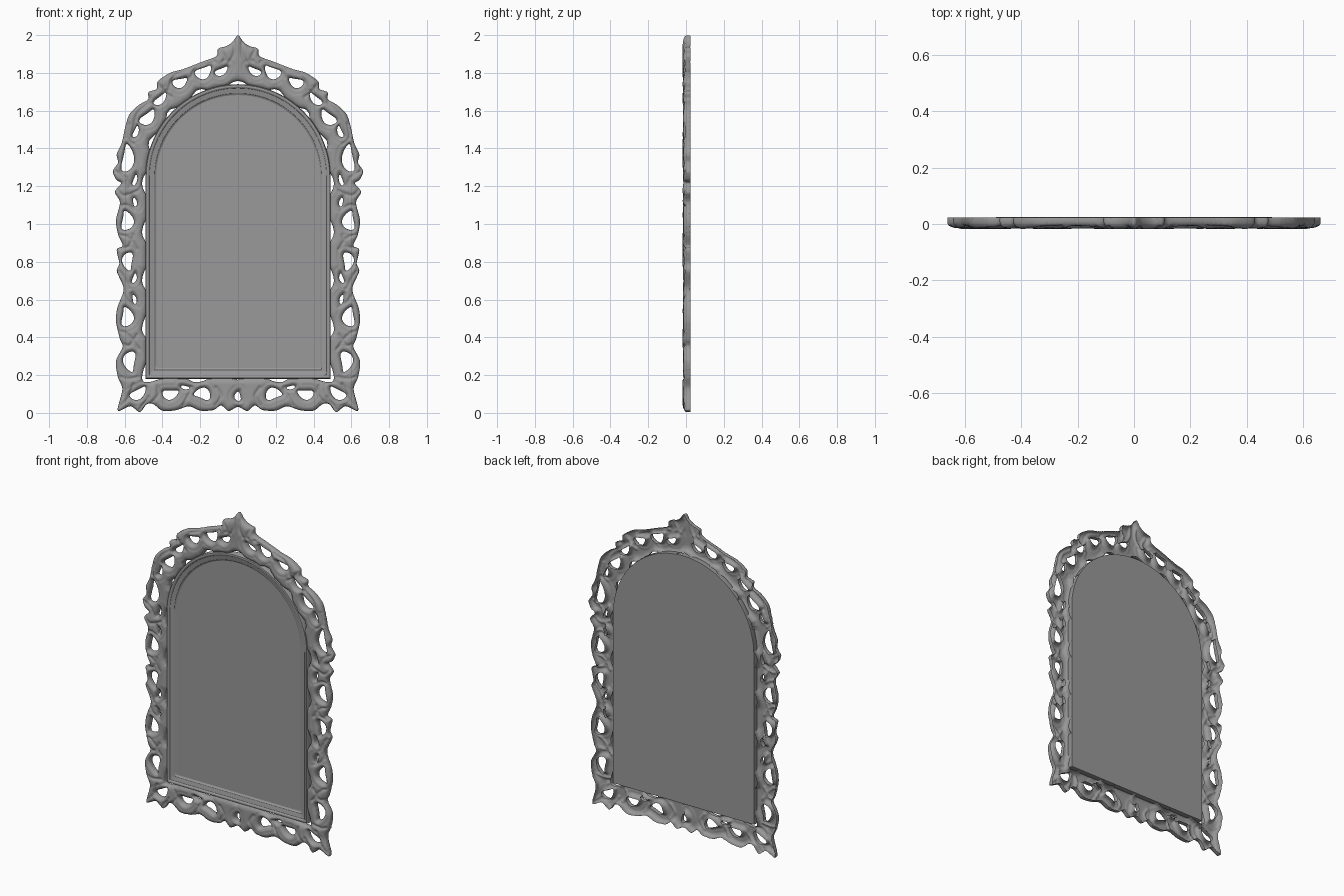
import bpy, bmesh
from math import sin, cos, pi, radians, sqrt, exp
from mathutils import Vector, Matrix
from mathutils.kdtree import KDTree

if "Cube" in bpy.data.objects:
    bpy.data.objects.remove(bpy.data.objects["Cube"])

ARCH_Z = 1.25
GREY = bpy.data.materials.new("dark_grey")
GREY.diffuse_color = (.32, .32, .32, 1)
GREY.use_nodes = True
GREY.node_tree.nodes["Principled BSDF"].inputs["Base Color"].default_value = GREY.diffuse_color


def spline_points(pts, closed, step=8):
    """Smooth path through the given 2D points."""
    p = [Vector(q) for q in pts]
    n, out = len(p), []
    for i in range(n if closed else n - 1):
        if closed:
            a, b, c, d = (p[(i + k) % n] for k in (-1, 0, 1, 2))
        else:
            a, b, c, d = (p[min(max(i + k, 0), n - 1)] for k in (-1, 0, 1, 2))
        for s in range(step):
            t = s / step
            out.append(b + (c - a) * t * .42 + (3 * (c - b) - .84 * (c - a) - .42 * (d - b)) * t * t
                       + (2 * (b - c) + .42 * (c - a) + .42 * (d - b)) * t ** 3)
    return out


def arch(r, n=56):
    """Arched doorway outline whose half width is r."""
    low = .67 - r
    pts = [Vector((-r + 2 * r * i / n, low)) for i in range(n)]
    pts += [Vector((r, low + (ARCH_Z - low) * i / n)) for i in range(n)]
    pts += [Vector((r * cos(pi * i / n), ARCH_Z + r * sin(pi * i / n))) for i in range(n)]
    pts += [Vector((-r, ARCH_Z - (ARCH_Z - low) * i / n)) for i in range(n)]
    return pts


def hole(x, z, w, h, deg):
    """Bean-shaped piercing between the scrolls."""
    m = Matrix.Rotation(radians(deg), 2)
    pts = []
    for i in range(28):
        t = 2 * pi * i / 28
        u = w * .86 * (cos(t) * (1 - .4 * sin(t)) + .6 * sin(t) ** 2 - .22)
        pts.append(Vector((x, z)) + m @ Vector((u, h * sin(t))))
    return pts


def mirrored(paths):
    return paths + [[Vector((-p.x, p.y)) for p in path] for path in paths]


def kd_of(paths, closed):
    """Search tree of closely spaced points along the paths."""
    pts = []
    for path in paths:
        for a, b in zip(path, path[1:] + ([path[0]] if closed else [])):
            k = int((b - a).length / .003) + 1
            pts += [a.lerp(b, i / k) for i in range(k)]
    kd = KDTree(len(pts))
    for i, p in enumerate(pts):
        kd.insert((p.x, p.y, 0), i)
    kd.balance()
    return kd


def add_object(name, mesh):
    ob = bpy.data.objects.new(name, mesh)
    bpy.context.collection.objects.link(ob)
    return ob


def loft(name, rings, cap=False):
    """Bridge arch outlines given as (half width, y)."""
    bm = bmesh.new()
    loops = [[bm.verts.new((p.x, y, p.y)) for p in arch(r)] for r, y in rings]
    for A, B in zip(loops, loops[1:]):
        for i in range(len(A)):
            j = (i + 1) % len(A)
            bm.faces.new((A[i], A[j], B[j], B[i]))
    if cap:
        bm.faces.new(loops[-1])
    bmesh.ops.remove_doubles(bm, verts=bm.verts, dist=1e-5)
    bmesh.ops.recalc_face_normals(bm, faces=bm.faces)
    me = bpy.data.meshes.new(name)
    bm.to_mesh(me)
    bm.free()
    me.materials.append(GREY)
    ob = add_object(name, me)
    bpy.ops.object.select_all(action='DESELECT')
    ob.select_set(True)
    bpy.context.view_layer.objects.active = ob
    bpy.ops.object.shade_smooth_by_angle(angle=radians(35))
    return ob


# Carved border: right half of the leafy silhouette, crown tip to bottom centre
upper = [(0, 2.0), (.028, 1.965), (.06, 1.942), (.105, 1.928), (.115, 1.888), (.2, 1.855), (.29, 1.82),
         (.36, 1.80), (.425, 1.755), (.43, 1.715), (.475, 1.697), (.475, 1.66), (.525, 1.63),
         (.575, 1.58), (.598, 1.51), (.615, 1.43), (.642, 1.37), (.635, 1.325), (.662, 1.28),
         (.645, 1.235), (.618, 1.215), (.652, 1.17), (.625, 1.115)]
lower = [(.646, 1.02), (.635, .945), (.61, .885), (.642, .865), (.628, .79), (.642, .75), (.605, .655),
         (.638, .56), (.646, .485), (.625, .39), (.61, .35), (.646, .275), (.636, .19), (.612, .125),
         (.637, .012), (.57, .036), (.52, .004), (.485, .045), (.45, .048), (.40, .012), (.33, .014),
         (.26, .035), (.2, .012), (.13, .015), (.09, .04), (.05, .01), (0, .032)]
half = upper + lower
outline = spline_points(half + [(-x, z) for x, z in half[-2:0:-1]], True)

# Wavy inner edge leaves slits beside the moulding
inner = []
for a, b in zip(arch(.484), arch(.508)):
    inner.append(a.lerp(b, max(0, sin((abs(a.x) - a.y) * 25 + 1))))

holes = mirrored([hole(*h) for h in (
    (.085, 1.81, .02, .04, 60), (.18, 1.805, .033, .048, 60), (.305, 1.75, .027, .042, 70),
    (.408, 1.662, .02, .045, 45), (.475, 1.565, .03, .052, 45), (.54, 1.49, .014, .035, 20),
    (.585, 1.35, .034, .075, 5), (.545, 1.235, .011, .035, 15), (.588, 1.02, .035, .052, 0),
    (.548, 1.12, .011, .03, -15), (.582, .80, .03, .05, 180), (.548, .715, .012, .03, 15),
    (.588, .51, .035, .052, 0), (.55, .605, .011, .03, -15), (.572, .27, .035, .055, 180),
    (.525, .105, .028, .05, 55), (.355, .10, .028, .045, 80), (.19, .10, .033, .045, -80),
    (.275, .135, .01, .03, 95))])
holes.append(hole(0, .09, .018, .028, 0))

# Carved grooves along the leaves
grooves = mirrored([spline_points(g, False) for g in (
    ((.02, 1.96), (.022, 1.90), (.05, 1.85)), ((.09, 1.92), (.07, 1.88), (.08, 1.86)),
    ((.12, 1.86), (.22, 1.83), (.25, 1.77)), ((.26, 1.82), (.34, 1.78), (.37, 1.70)),
    ((.42, 1.74), (.39, 1.70), (.35, 1.67)), ((.47, 1.64), (.53, 1.59), (.56, 1.48)),
    ((.58, 1.53), (.59, 1.46), (.55, 1.42)), ((.65, 1.28), (.60, 1.25), (.57, 1.19)),
    ((.64, 1.18), (.60, 1.15), (.52, 1.18)), ((.63, 1.09), (.59, 1.10), (.54, 1.07)),
    ((.61, .94), (.57, .92), (.53, .86)), ((.63, .87), (.58, .88), (.55, .95)),
    ((.63, .75), (.60, .71), (.57, .65)), ((.61, .63), (.58, .59), (.53, .56)),
    ((.61, .43), (.57, .40), (.52, .33)), ((.60, .36), (.57, .36), (.53, .42)),
    ((.62, .19), (.58, .18), (.52, .19)), ((.63, .03), (.58, .08), (.55, .16)),
    ((.52, .02), (.50, .045), (.47, .09)), ((.45, .06), (.42, .10), (.43, .15)),
    ((.29, .04), (.27, .08), (.24, .13)), ((.12, .04), (.09, .09), (.12, .14)))])

cu = bpy.data.curves.new("border_outline", 'CURVE')
cu.dimensions, cu.fill_mode, cu.extrude = '2D', 'BOTH', .0125
for path in [outline, inner] + holes:
    sp = cu.splines.new('POLY')
    sp.points.add(len(path) - 1)
    for pt, q in zip(sp.points, path):
        pt.co = (q.x, q.y, 0, 1)
    sp.use_cyclic_u = True
helper = add_object("border_outline", cu)
bpy.context.view_layer.update()
mesh = bpy.data.meshes.new_from_object(helper.evaluated_get(bpy.context.evaluated_depsgraph_get()))
bpy.data.objects.remove(helper)
bm = bmesh.new()
bm.from_mesh(mesh)
bmesh.ops.remove_doubles(bm, verts=bm.verts, dist=1e-5)
bmesh.ops.transform(bm, verts=bm.verts,
                    matrix=Matrix.Translation((0, .0125, 0)) @ Matrix.Rotation(pi / 2, 4, 'X'))
bmesh.ops.recalc_face_normals(bm, faces=bm.faces)
bm.to_mesh(mesh)
bm.free()
border = add_object("carved_border", mesh)
rm = border.modifiers.new("remesh", 'REMESH')
rm.mode, rm.voxel_size = 'VOXEL', .0055
bpy.context.view_layer.update()
dense = bpy.data.meshes.new_from_object(border.evaluated_get(bpy.context.evaluated_depsgraph_get()))
border.modifiers.clear()
border.data = dense

# Round the front into scrolls, cut the grooves and open the hollow back
edge_kd = kd_of([outline, inner] + holes, True)
rim_kd = kd_of(holes, True)
groove_kd = kd_of(grooves, False)
bm = bmesh.new()
bm.from_mesh(dense)
bmesh.ops.delete(bm, geom=[f for f in bm.faces if f.calc_center_median().y > .021 and f.normal.y > .7],
                 context='FACES')
for v in bm.verts:
    if v.co.y < .005:
        q = (v.co.x, v.co.z, 0)
        d = edge_kd.find(q)[2]
        rim = rim_kd.find(q)[2]
        cut = groove_kd.find(q)[2]
        t = 1 - min(d / .036, 1)
        v.co.y += .004 - .022 * sqrt(1 - t * t)
        v.co.y += .008 * exp(-(cut / .008) ** 2) * min(d / .012, 1)
        v.co.y += .003 * exp(-((rim - .03) / .007) ** 2)
bm.to_mesh(dense)
bm.free()
dense.materials.clear()
dense.materials.append(GREY)
dense.shade_smooth()

# Stepped moulding, mirror glass and backing board
loft("arched_moulding", [(.49, .022), (.49, -.006), (.486, -.012), (.479, -.014), (.473, -.012),
                         (.469, -.007), (.455, -.004), (.442, -.001), (.438, .004), (.432, .006)])
loft("mirror_glass", [(.434, .006)], cap=True)
loft("backing_board", [(.49, .018), (.489, .025)], cap=True)
